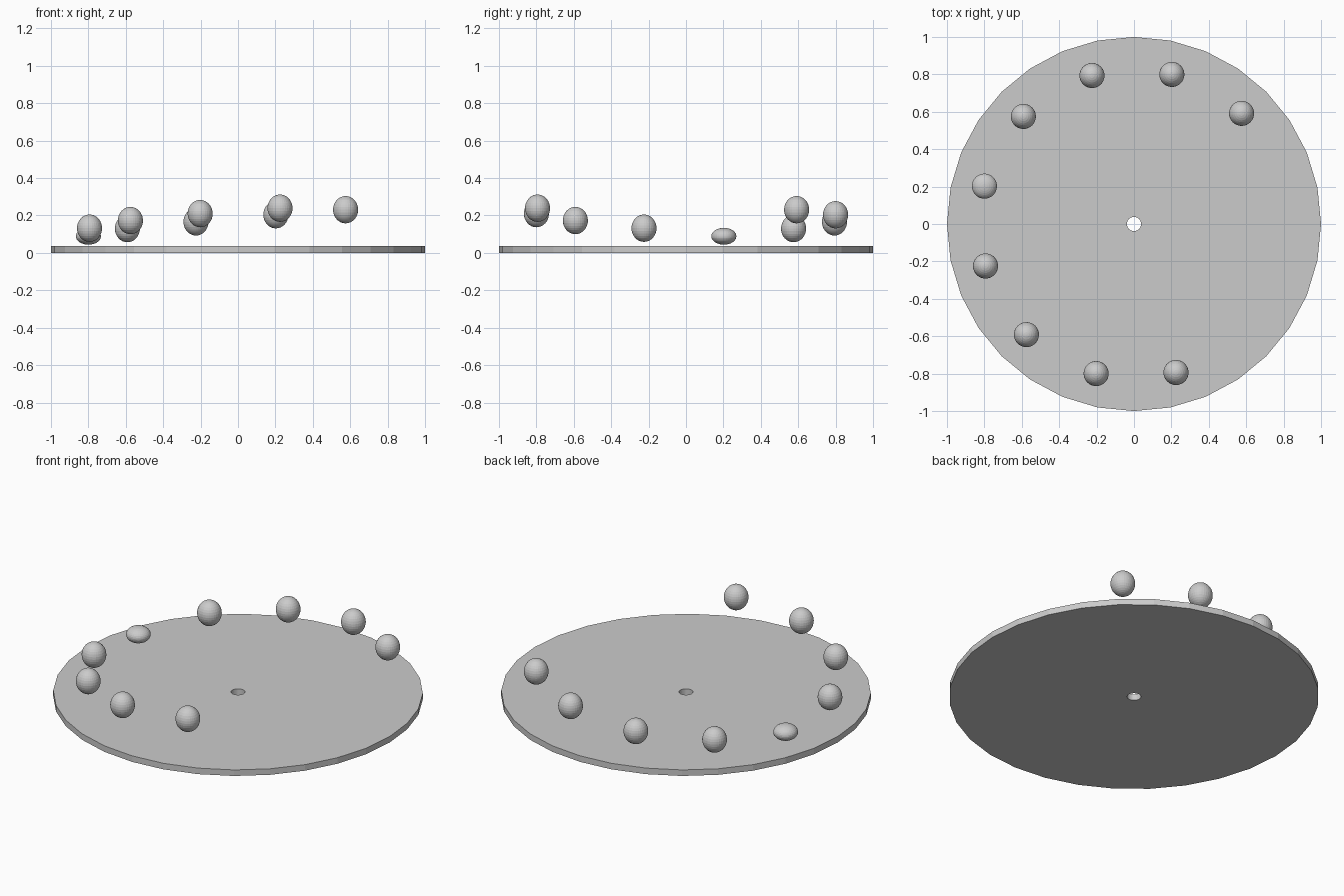
import bpy, bmesh, math

if "Cube" in bpy.data.objects:
    bpy.data.objects.remove(bpy.data.objects["Cube"])

grey = bpy.data.materials.new("plain grey")
grey.diffuse_color = (0.6, 0.6, 0.6, 1)
grey.use_nodes = True
grey.node_tree.nodes["Principled BSDF"].inputs["Base Color"].default_value = grey.diffuse_color

SIDES = 32


def finish(name, bm, location=(0, 0, 0)):
    mesh = bpy.data.meshes.new(name)
    bm.to_mesh(mesh)
    bm.free()
    mesh.materials.append(grey)
    obj = bpy.data.objects.new(name, mesh)
    obj.location = location
    bpy.context.collection.objects.link(obj)
    return obj


# Flat disc with a small centre hole: rectangular section swept round z
bm = bmesh.new()
profile = [(0.038, 0), (1, 0), (1, 0.036), (0.038, 0.036)]
rings = []
for i in range(SIDES):
    a = 2 * math.pi * i / SIDES
    rings.append([bm.verts.new((r * math.cos(a), r * math.sin(a), z)) for r, z in profile])
for i in range(SIDES):
    p, q = rings[i], rings[(i + 1) % SIDES]
    for k in range(4):
        n = (k + 1) % 4
        bm.faces.new((p[k], q[k], q[n], p[n]))
bmesh.ops.recalc_face_normals(bm, faces=bm.faces)
finish("disc", bm)


# Balls floating round the rim, rising both ways from the lowest, squashed one
def ball(step, z, half_height=0.073):
    a = math.radians(165.8 + 30 * step)
    bm = bmesh.new()
    bmesh.ops.create_uvsphere(bm, u_segments=32, v_segments=16, radius=1)
    bmesh.ops.scale(bm, vec=(0.067, 0.067, half_height), verts=bm.verts)
    finish(f"ball_{step + 5}", bm, (0.825 * math.cos(a), 0.825 * math.sin(a), z))


ball(0, 0.089, 0.045)
for i, z in enumerate((0.132, 0.173, 0.210, 0.239)):
    ball(i + 1, z)
for i, z in enumerate((0.130, 0.166, 0.204, 0.231)):
    ball(-i - 1, z)
